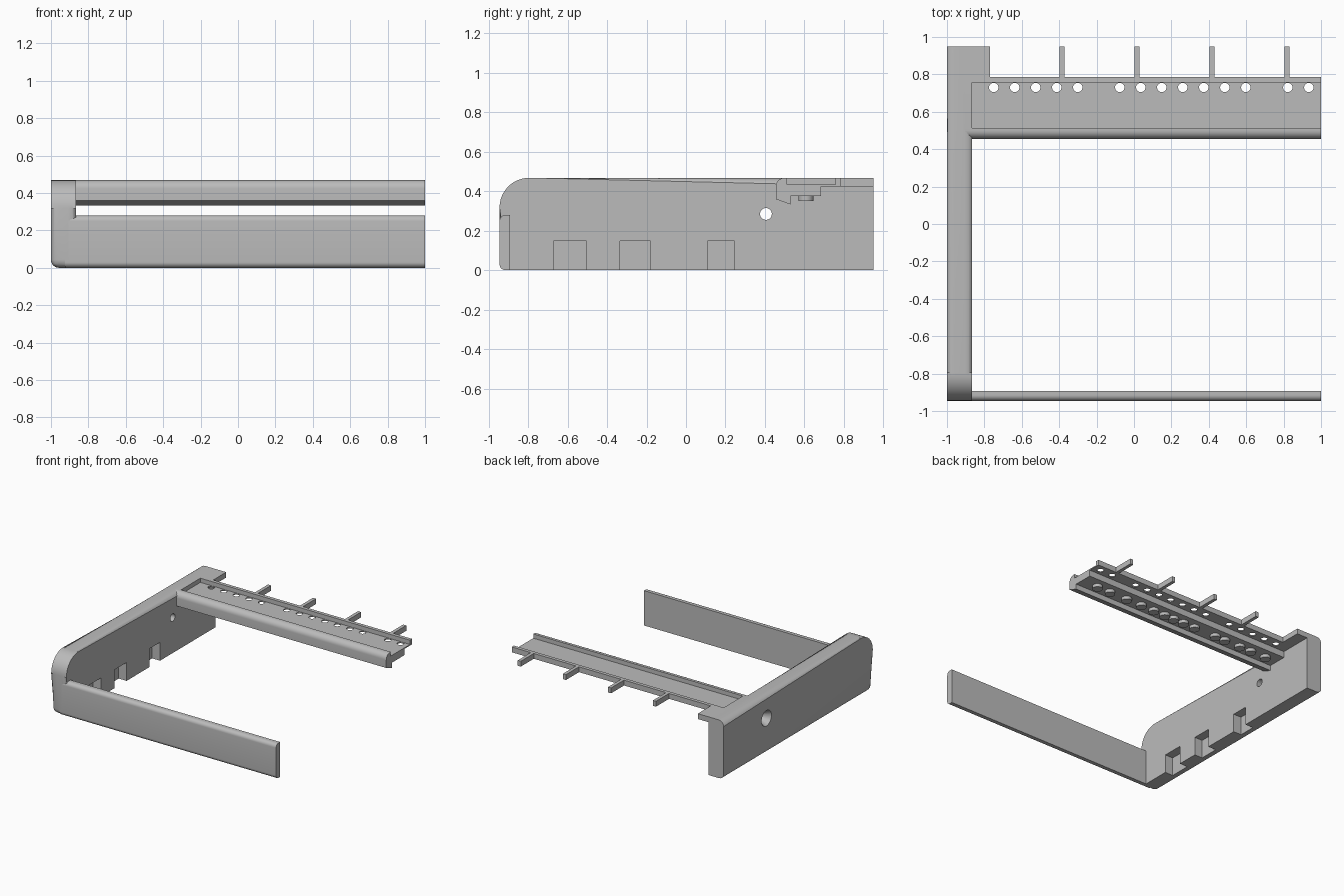
import bpy, bmesh
from math import sin, cos, pi, radians
from mathutils import Matrix

cube = bpy.data.objects.get("Cube")
if cube:
    bpy.data.objects.remove(cube, do_unlink=True)

grey = bpy.data.materials.new("plain_grey")
grey.use_nodes = True
grey.diffuse_color = (0.5, 0.5, 0.5, 1)
grey.node_tree.nodes["Principled BSDF"].inputs["Base Color"].default_value = (0.5, 0.5, 0.5, 1)


def make(name, bm):
    bmesh.ops.recalc_face_normals(bm, faces=bm.faces)
    mesh = bpy.data.meshes.new(name)
    bm.to_mesh(mesh)
    bm.free()
    ob = bpy.data.objects.new(name, mesh)
    bpy.context.collection.objects.link(ob)
    mesh.materials.append(grey)
    return ob


def arc(cy, cz, r, a0, a1, n=8):
    steps = [radians(a0 + (a1 - a0) * i / n) for i in range(n + 1)]
    return [(cy + r * cos(a), cz + r * sin(a)) for a in steps]


def extrude_x(bm, profile, x0, x1):
    """Prism with a (y, z) profile running along x."""
    ends = [[bm.verts.new((x, y, z)) for y, z in profile] for x in (x0, x1)]
    for ring in ends:
        bm.faces.new(ring)
    n = len(profile)
    for i in range(n):
        j = (i + 1) % n
        bm.faces.new((ends[0][i], ends[0][j], ends[1][j], ends[1][i]))


def add_box(bm, x0, x1, y0, y1, z0, z1):
    extrude_x(bm, [(y0, z0), (y1, z0), (y1, z1), (y0, z1)], x0, x1)


def add_cone(bm, matrix, r1, r2, depth, sides=32):
    bmesh.ops.create_cone(bm, cap_ends=True, segments=sides, radius1=r1,
                          radius2=r2, depth=depth, matrix=matrix)


def cut(ob, bm):
    cutter = make("cutter", bm)
    cutter.hide_render = True
    mod = ob.modifiers.new("cut", "BOOLEAN")
    mod.operation, mod.solver, mod.object = "DIFFERENCE", "EXACT", cutter
    bpy.context.view_layer.objects.active = ob
    bpy.ops.object.modifier_apply(modifier=mod.name)
    bpy.data.objects.remove(cutter, do_unlink=True)


OUT, IN, END = -1.0, -0.865, 1.0
FRONT, BACK, TOP = -0.945, 0.95, 0.468

# Side wall: large front top curve, rounded long edges
bm = bmesh.new()
extrude_x(bm, [(BACK, 0), (BACK, TOP)] + arc(FRONT + 0.15, TOP - 0.15, 0.15, 90, 180, 12)
          + [(FRONT, 0)], OUT, IN)


def rounded(e):
    a, b = (v.co for v in e.verts)
    if a.y > BACK - 0.01 and b.y > BACK - 0.01:
        return False
    low = a.z < 0.01 and b.z < 0.01
    if abs(a.x - b.x) > 0.01:
        return low and a.y < 0
    return not (low and a.x > -0.9)


bmesh.ops.bevel(bm, geom=[e for e in bm.edges if rounded(e)], offset=0.042,
                segments=6, profile=0.5, affect="EDGES", clamp_overlap=False)
wall = make("side_wall", bm)

# Pockets along the inner foot of the wall
bm = bmesh.new()
for y0, y1 in ((-0.672, -0.505), (-0.335, -0.18), (0.11, 0.245)):
    add_box(bm, IN - 0.07, IN + 0.05, y0, y1, -0.05, 0.148)
cut(wall, bm)

# Countersunk screw hole through the wall
for x, r1, r2, depth in ((-0.93, 0.03, 0.03, 0.3), (-0.97, 0.065, 0.03, 0.07)):
    bm = bmesh.new()
    add_cone(bm, Matrix.Translation((x, 0.405, 0.285)) @ Matrix.Rotation(pi / 2, 4, "Y"),
             r1, r2, depth)
    cut(wall, bm)

# Low front plate with rounded front edges
bm = bmesh.new()
extrude_x(bm, [(-0.893, 0), (-0.893, 0.28)] + arc(FRONT + 0.03, 0.25, 0.03, 90, 180)
          + arc(FRONT + 0.03, 0.03, 0.03, 180, 270), -0.925, END)
front_plate = make("front_plate", bm)

# Rear rail with stepped underside and a tray in its top
nose = arc(0.5, TOP - 0.045, 0.045, 90, 180)
under = [(0.455, 0.36), (0.53, 0.333), (0.53, 0.375), (0.685, 0.375),
         (0.685, 0.425), (0.785, 0.425), (0.785, TOP)]
tray = [(0.757, TOP), (0.757, 0.434), (0.512, 0.434), (0.512, TOP)]
bm = bmesh.new()
extrude_x(bm, nose + under + tray, IN, END)
rail = make("rear_rail", bm)
bm = bmesh.new()
extrude_x(bm, nose + under, -0.93, IN)
rail_root = make("rail_root", bm)

# Row of drilled holes, with gaps in the regular spacing
bm = bmesh.new()
for i in range(16):
    if i not in (5, 13):
        add_cone(bm, Matrix.Translation((-0.75 + 0.1123 * i, 0.73, 0.43)), 0.025, 0.025, 0.2, 24)
cut(rail, bm)

# Round bosses under the rail
bm = bmesh.new()
for x in (-0.75, -0.61, -0.505, -0.36, -0.27, -0.07, 0.035, 0.13, 0.215,
          0.32, 0.44, 0.58, 0.74, 0.86):
    add_cone(bm, Matrix.Translation((x, 0.608, 0.37)), 0.038, 0.038, 0.04)
bosses = make("rail_bosses", bm)

# Rear prongs and the corner flange
bm = bmesh.new()
for x in (-0.385, 0.015, 0.416, 0.818):
    add_box(bm, x - 0.0135, x + 0.0135, 0.775, BACK, 0.425, TOP)
prongs = make("rear_prongs", bm)
bm = bmesh.new()
add_box(bm, -0.93, -0.77, 0.775, BACK, 0.425, TOP)
flange = make("corner_flange", bm)

# Smooth the curves, keep corners crisp
bpy.ops.object.select_all(action="DESELECT")
for ob in (wall, front_plate, rail, rail_root, bosses, prongs, flange):
    ob.select_set(True)
bpy.context.view_layer.objects.active = wall
bpy.ops.object.shade_smooth_by_angle(angle=radians(30))
